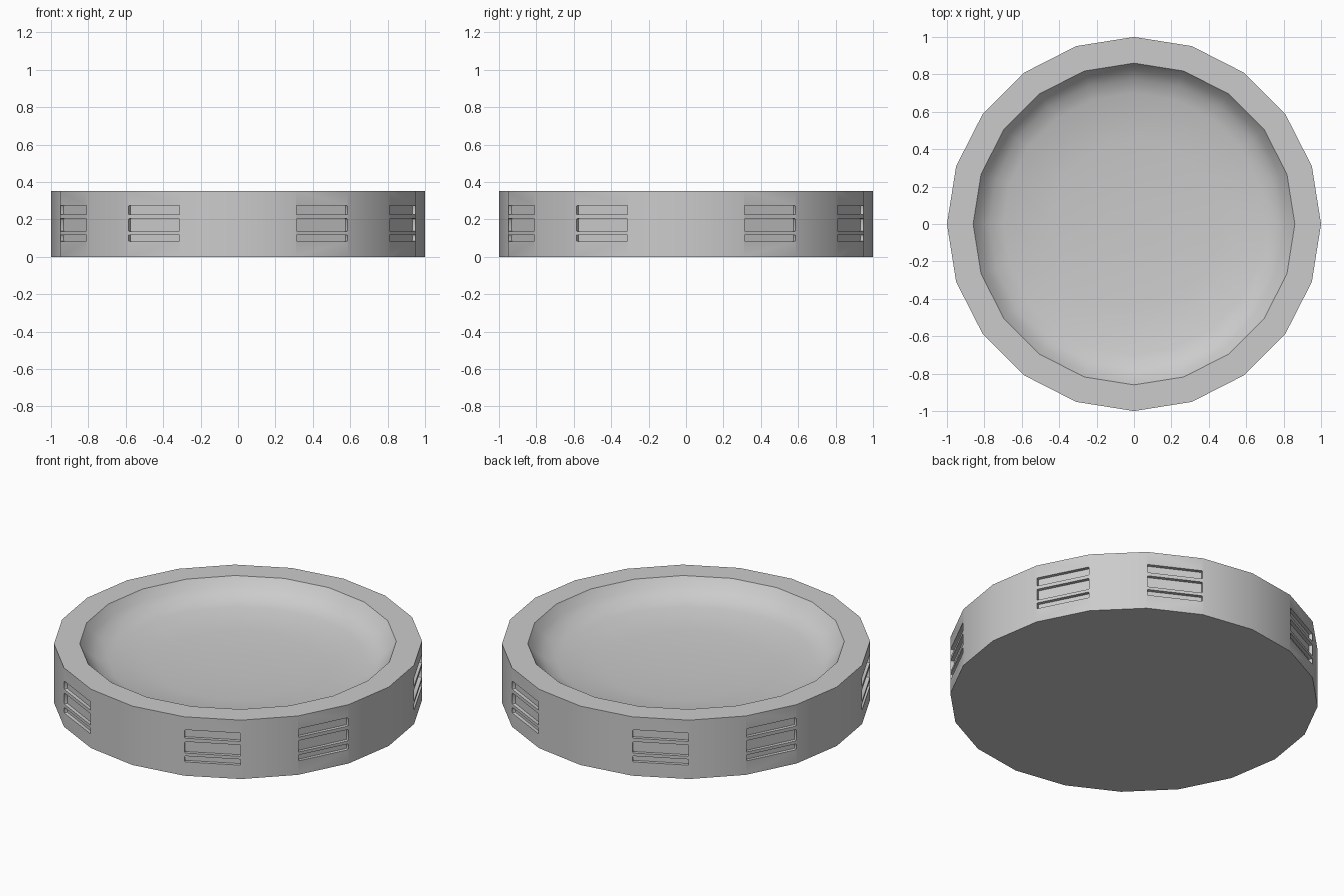
import bpy, bmesh
from math import cos, sin, pi, radians
from mathutils import Matrix

if "Cube" in bpy.data.objects:
    bpy.data.objects.remove(bpy.data.objects["Cube"])

SIDES = 20
HEIGHT = 0.353


def new_object(name, bm):
    bmesh.ops.recalc_face_normals(bm, faces=bm.faces)
    mesh = bpy.data.meshes.new(name)
    bm.to_mesh(mesh)
    bm.free()
    obj = bpy.data.objects.new(name, mesh)
    bpy.context.collection.objects.link(obj)
    return obj


def lathe(name, profile, sides):
    """Closed revolved body; the first and last rings are capped."""
    bm = bmesh.new()
    rings = [[bm.verts.new((r * cos(2 * pi * i / sides), r * sin(2 * pi * i / sides), z))
              for i in range(sides)] for r, z in profile]
    for a, b in zip(rings, rings[1:]):
        for i in range(sides):
            j = (i + 1) % sides
            bm.faces.new((a[i], a[j], b[j], b[i]))
    bm.faces.new(rings[0])
    bm.faces.new(rings[-1])
    return new_object(name, bm)


# Dish: straight outer wall, flat rim, hollowed bowl
dish = lathe("dish", [(1, 0), (1, HEIGHT), (0.86, HEIGHT), (0.825, 0.305), (0.775, 0.266),
                      (0.70, 0.24), (0.45, 0.215), (0.15, 0.205)], SIDES)

# Slot cutters: three shallow slots on eight of the wall facets
apothem = cos(pi / SIDES)
width = 2 * sin(pi / SIDES) - 0.006
depth, outside = 0.02, 0.04
bm = bmesh.new()
for quarter in range(4):
    for offset in (27, 63):
        turn = Matrix.Rotation(radians(90 * quarter + offset), 4, 'Z')
        for z0, z1 in ((0.083, 0.118), (0.136, 0.204), (0.225, 0.275)):
            place = Matrix.Translation((apothem + (outside - depth) / 2, 0, (z0 + z1) / 2))
            size = Matrix.Diagonal((depth + outside, width, z1 - z0, 1))
            box = bmesh.ops.create_cube(bm, size=1)["verts"]
            bmesh.ops.transform(bm, matrix=place @ size, verts=box)
            # Slightly soften the slot corners
            edges = [e for e in {e for v in box for e in v.link_edges}
                     if abs(e.verts[0].co.x - e.verts[1].co.x) > 0.01]
            res = bmesh.ops.bevel(bm, geom=edges, offset=0.005, segments=2,
                                  profile=0.5, affect='EDGES')
            verts = {v for v in box if v.is_valid} | set(res["verts"])
            bmesh.ops.transform(bm, matrix=turn, verts=list(verts))
cutter = new_object("slot_cutter", bm)
cutter.hide_render = True

# Cut the slots and apply
mod = dish.modifiers.new("slots", 'BOOLEAN')
mod.operation = 'DIFFERENCE'
mod.solver = 'EXACT'
mod.object = cutter
bpy.context.view_layer.objects.active = dish
dish.select_set(True)
cutter.select_set(False)
bpy.ops.object.modifier_apply(modifier="slots")
bpy.data.objects.remove(cutter, do_unlink=True)
bpy.ops.object.shade_smooth_by_angle(angle=radians(30))
